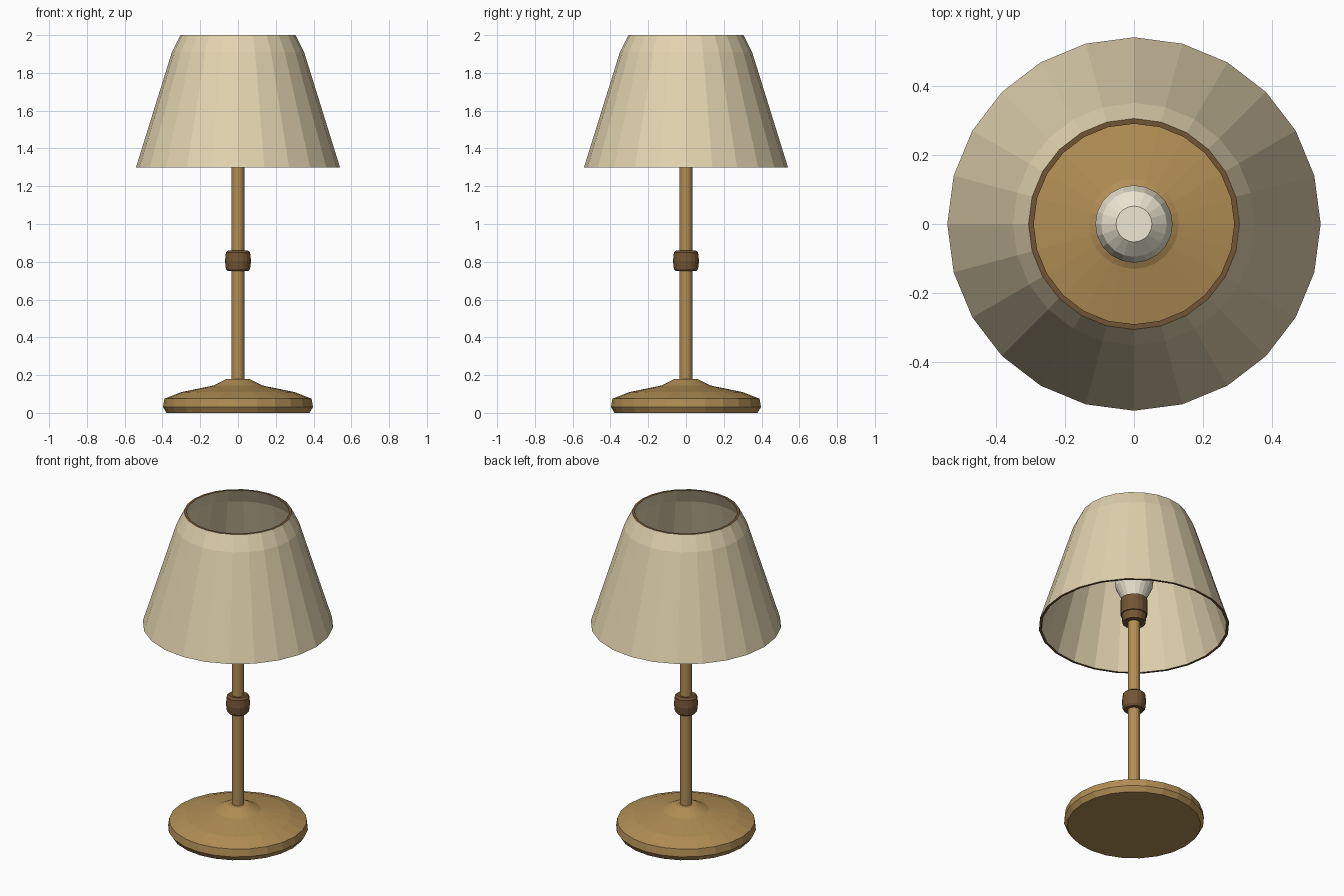
import bpy, bmesh, math

if "Cube" in bpy.data.objects:
    bpy.data.objects.remove(bpy.data.objects["Cube"])


def material(name, rgb):
    m = bpy.data.materials.new(name)
    m.diffuse_color = (*rgb, 1)
    m.use_nodes = True
    m.node_tree.nodes["Principled BSDF"].inputs["Base Color"].default_value = m.diffuse_color
    return m


GOLD = material("gold", (0.44, 0.27, 0.09))
BROWN = material("brown", (0.17, 0.09, 0.035))
CREAM = material("cream", (0.76, 0.65, 0.43))
GLASS = material("glass", (0.85, 0.80, 0.65))


def lathe(name, profile, sides, mats, closed=False, trim=()):
    """Revolve (radius, z) points round z; open profiles get end caps.
    Profile segments listed in trim use the second material."""
    bm = bmesh.new()
    rings = []
    for r, z in profile:
        rings.append([bm.verts.new((r * math.cos(2 * math.pi * i / sides),
                                    r * math.sin(2 * math.pi * i / sides), z))
                      for i in range(sides)])
    n = len(rings)
    for k in range(n if closed else n - 1):
        a, b = rings[k], rings[(k + 1) % n]
        for i in range(sides):
            j = (i + 1) % sides
            f = bm.faces.new((a[i], a[j], b[j], b[i]))
            f.material_index = 1 if k in trim else 0
    if not closed:
        bm.faces.new(rings[0][::-1])
        bm.faces.new(rings[-1])
    bmesh.ops.recalc_face_normals(bm, faces=bm.faces)
    me = bpy.data.meshes.new(name)
    bm.to_mesh(me)
    bm.free()
    for m in mats:
        me.materials.append(m)
    ob = bpy.data.objects.new(name, me)
    bpy.context.collection.objects.link(ob)
    return ob


# Domed foot
lathe("base", [(0.378, 0), (0.397, 0.03), (0.39, 0.075), (0.30, 0.11),
               (0.13, 0.145), (0.06, 0.18)], 24, [GOLD])

# Stem with its decorative collar
lathe("stem", [(0.035, 0.15), (0.035, 1.36)], 16, [GOLD])
lathe("collar", [(0.055, 0.75), (0.064, 0.762), (0.069, 0.805),
                 (0.064, 0.85), (0.052, 0.86)], 16, [BROWN])

# Bulb holder and bulb
lathe("socket", [(0.066, 1.32), (0.07, 1.37), (0.076, 1.37), (0.076, 1.47)],
      16, [BROWN])
lathe("bulb", [(0.06, 1.46), (0.075, 1.49), (0.105, 1.55), (0.112, 1.61),
               (0.095, 1.67), (0.052, 1.71)], 20, [GLASS])

# Hollow shade with brown rims
lathe("shade", [(0.54, 1.30), (0.35, 1.91), (0.305, 2.0), (0.29, 2.0),
                (0.335, 1.91), (0.525, 1.30)], 24, [CREAM, BROWN],
      closed=True, trim=(2, 5))
